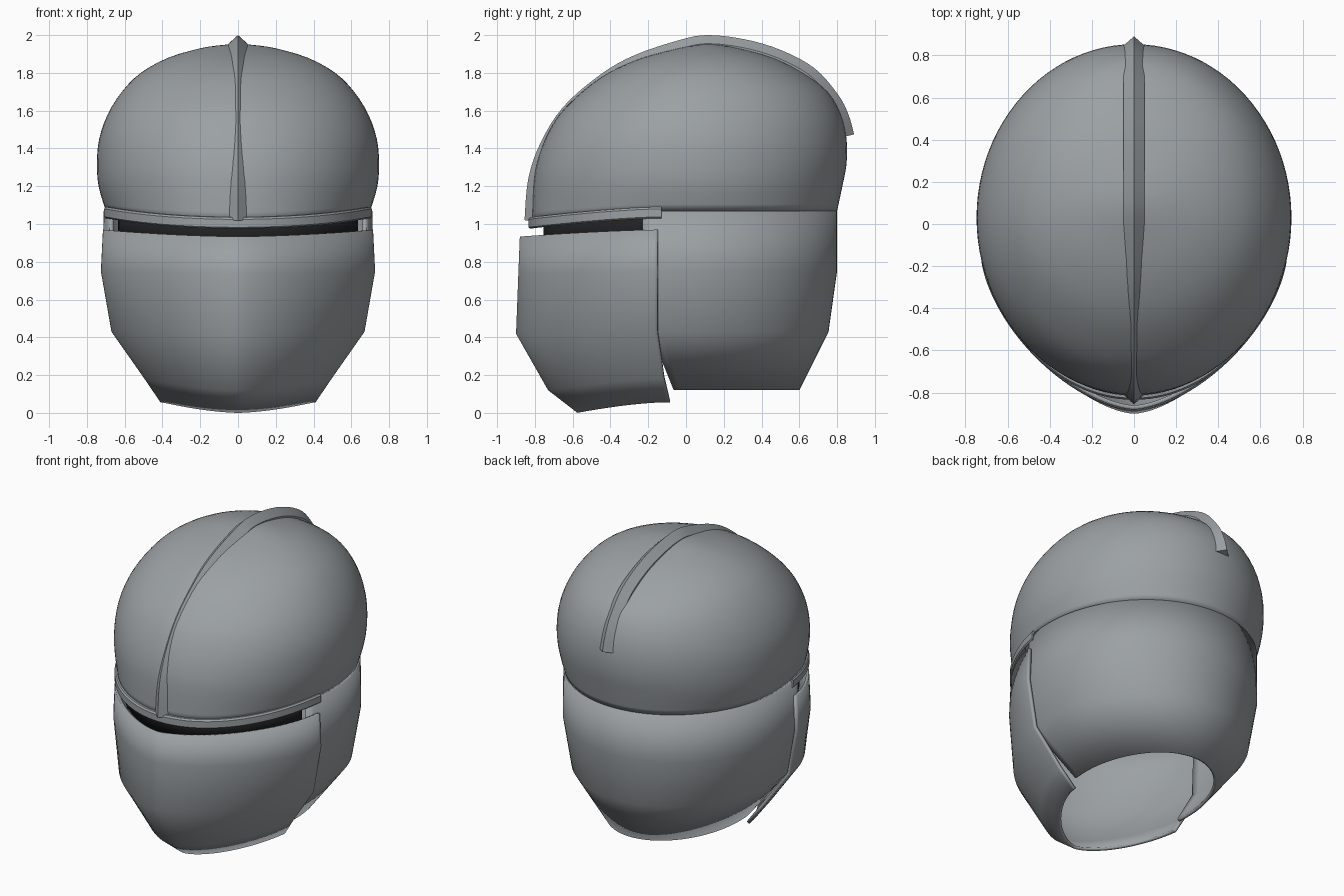
import bpy, bmesh, math
from mathutils import Vector

if "Cube" in bpy.data.objects:
    bpy.data.objects.remove(bpy.data.objects["Cube"])


def material(name, rgb):
    m = bpy.data.materials.new(name)
    m.diffuse_color = (*rgb, 1)
    m.use_nodes = True
    m.node_tree.nodes["Principled BSDF"].inputs["Base Color"].default_value = m.diffuse_color
    return m


STEEL = material("steel grey", (0.33, 0.355, 0.37))
DARK = material("visor black", (0.015, 0.015, 0.015))


def signed_pow(v, e):
    return math.copysign(abs(v) ** e, v)


def arc(z, w, yf, yb, yc, tilt=0, ys=None, p=2, back=False, n=64):
    """Egg-shaped horizontal outline; ys trims it to the part before or behind that y."""
    b = yc - yf
    t0 = 0 if ys is None else math.asin(max(0, (yc - ys) / b) ** (p / 2))
    a0, a1 = (math.pi - t0, 2 * math.pi + t0) if back else (t0, math.pi - t0)
    if ys is None:
        a0, a1 = 0, 2 * math.pi * (n - 1) / n
    pts = []
    for i in range(n):
        t = a0 + (a1 - a0) * i / (n - 1)
        s = math.sin(t)
        x = w * signed_pow(math.cos(t), 2 / p)
        y = yc - b * s ** (2 / p) if s > 0 else yc + (yb - yc) * -s
        pts.append(Vector((x, y, z + tilt * max(0, (-0.13 - y) / 0.7) ** 1.5)))
    return pts


def loft(name, rings, mat, closed=False, wrap=False, caps=False, thickness=0):
    """Skin a list of point rings; closed joins each ring, wrap joins last ring to first."""
    bm = bmesh.new()
    rows = [[bm.verts.new(p) for p in r] for r in rings]
    n = len(rows[0])
    for i in range(len(rows) if wrap else len(rows) - 1):
        a, b = rows[i], rows[(i + 1) % len(rows)]
        for j in range(n if closed else n - 1):
            k = (j + 1) % n
            bm.faces.new((a[j], a[k], b[k], b[j]))
    if caps:
        ends = ([rows[0], rows[-1]] if closed else
                [[r[0] for r in rows], [r[-1] for r in rows]])
        for e in ends:
            bm.faces.new(e)
    bmesh.ops.recalc_face_normals(bm, faces=bm.faces)
    if thickness:
        # open sheets: make normals point away from the helmet axis
        f = max(bm.faces, key=lambda f: abs(f.normal.y))
        if f.normal.dot(f.calc_center_median() - Vector((0, 0, 0.8))) < 0:
            bmesh.ops.reverse_faces(bm, faces=bm.faces)
    me = bpy.data.meshes.new(name)
    bm.to_mesh(me)
    bm.free()
    ob = bpy.data.objects.new(name, me)
    bpy.context.collection.objects.link(ob)
    me.materials.append(mat)
    if thickness:
        s = ob.modifiers.new("thickness", "SOLIDIFY")
        s.thickness = thickness
        s.offset = -1
    bpy.ops.object.select_all(action='DESELECT')
    ob.select_set(True)
    bpy.context.view_layer.objects.active = ob
    bpy.ops.object.shade_smooth_by_angle(angle=math.radians(35))
    return ob


def smooth(rows, steps):
    """Catmull-Rom interpolation of rows of numbers."""
    out = []
    for i in range(len(rows) - 1):
        p = [rows[max(0, min(len(rows) - 1, i + k))] for k in (-1, 0, 1, 2)]
        for s in range(steps):
            t = s / steps
            out.append([0.5 * (2 * b + (c - a) * t + (2 * a - 5 * b + 4 * c - d) * t * t
                               + (3 * b - a - 3 * c + d) * t ** 3)
                        for a, b, c, d in zip(*p)])
    return out + [list(rows[-1])]


# Skull dome: height, half width, front, back, centre, front droop
dome = [(1.07, .70, -.815, .80, .03, -.06), (1.2, .738, -.808, .828, .03, 0),
        (1.32, .747, -.79, .85, .03, 0), (1.45, .735, -.745, .85, .03, 0),
        (1.58, .69, -.67, .82, .04, 0), (1.7, .615, -.55, .75, .06, 0),
        (1.8, .515, -.41, .62, .08, 0), (1.88, .37, -.23, .46, .1, 0),
        (1.93, .2, -.04, .28, .115, 0), (1.948, .08, .06, .18, .12, 0),
        (1.952, .004, .116, .124, .12, 0)]
loft("skull_dome", [arc(*r, n=96) for r in smooth(dome, 3)], STEEL, closed=True, thickness=.02)

# Neck guard wrapping round the back and sides
guard = [(1.07, .712, -.81, .80, .03, 0, -.23), (.75, .716, -.85, .80, .03, 0, -.23),
         (.43, .66, -.87, .755, .03, 0, -.19), (.12, .42, -.62, .60, .02, 0, -.065)]
loft("neck_guard", [arc(*r, back=True) for r in guard], STEEL, thickness=.02)

# Face plate with a soft central keel
face = [(.97, .715, -.88, 0, -.15, -.033, -.15), (.75, .726, -.888, 0, -.15, -.015, -.15),
        (.43, .67, -.90, 0, -.15, -.01, -.15), (.18, .495, -.73, 0, -.115, -.076, -.115),
        (.055, .41, -.575, 0, -.085, -.108, -.085)]
loft("face_plate", [arc(*r, p=1.6) for r in face], STEEL, thickness=.02)

# Dark band behind the eye slit
loft("eye_slit", [arc(z, .672, -.755, 0, .03, -.04, -.225) for z in (1.06, .9)], DARK, thickness=.008)

# Brow band over the slit
section = [(-.03, .03), (.008, .03), (.016, .02), (.016, -.022), (.008, -.03), (-.03, -.03)]
loft("brow_band", [arc(1.06 + dz, .705 + o, -.818 - o, 0, .03, -.055, -.13) for o, dz in section],
     STEEL, wrap=True, caps=True)

# Crest ridge: peak line in the centre plane, swept with a gable section
peak = [(-.855, 1.02), (-.835, 1.24), (-.77, 1.43), (-.65, 1.62), (-.455, 1.79), (-.27, 1.895),
        (-.03, 1.975), (.115, 2.0), (.31, 1.978), (.5, 1.922), (.68, 1.825), (.805, 1.685),
        (.86, 1.58), (.89, 1.475)]
path = [Vector((0, y, z)) for y, z in smooth(peak, 4)]
gable = [(0, 0), (.05, .045), (.05, .062), (-.05, .062), (-.05, .045)]
rings = []
for i, p in enumerate(path):
    d = (path[min(i + 1, len(path) - 1)] - path[max(i - 1, 0)]).normalized()
    inward = Vector((0, d.z, -d.y))
    rings.append([p + inward * h + Vector((x, 0, 0)) for x, h in gable])
loft("crest_ridge", rings, STEEL, closed=True, caps=True)
